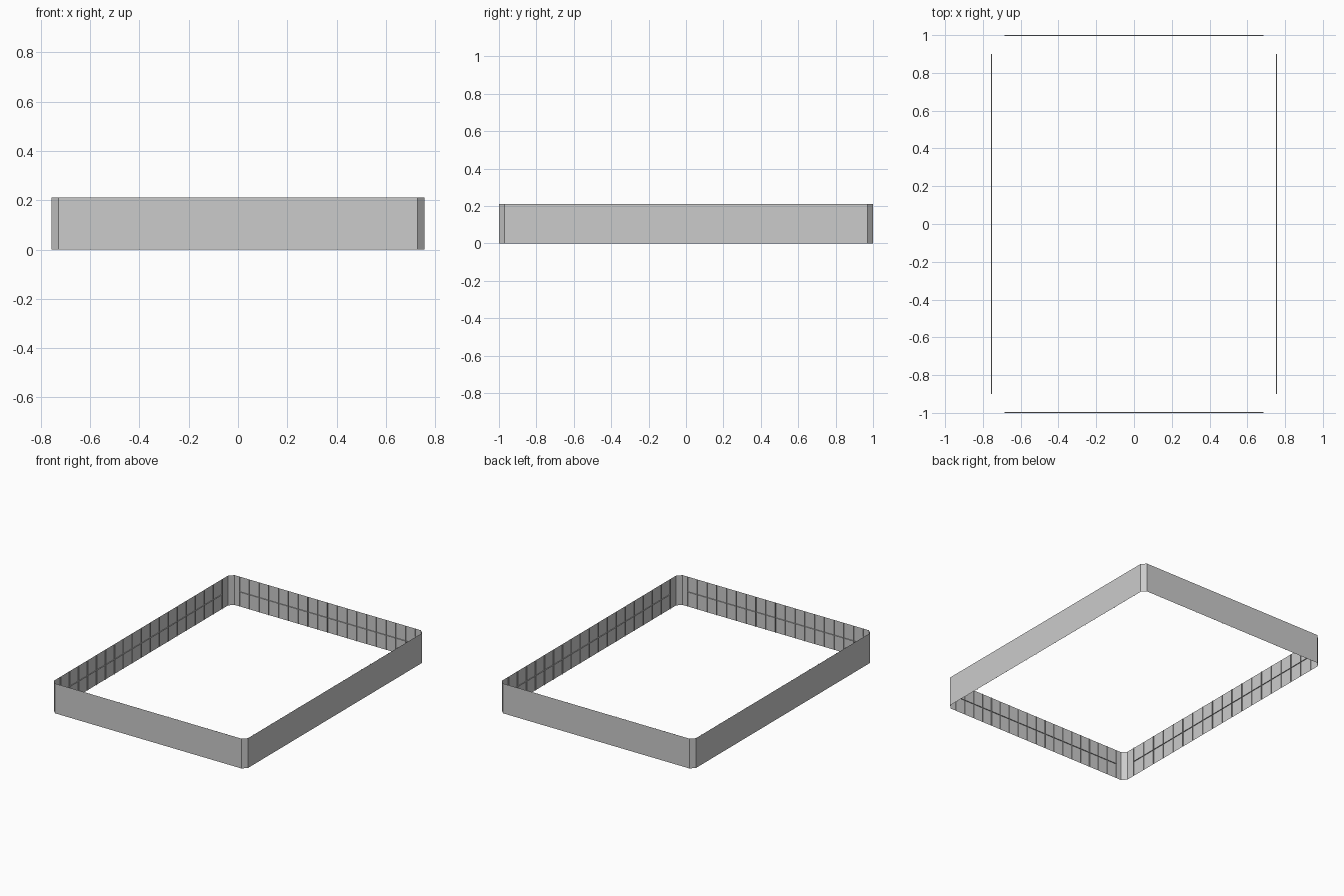
import bpy, bmesh

if "Cube" in bpy.data.objects:
    bpy.data.objects.remove(bpy.data.objects["Cube"])

HX, HY, H, C = 0.757, 1.0, 0.21, 0.03   # half width, half length, height, corner cut
D = 0.003                               # rib half depth


def make(name, quads):
    bm = bmesh.new()
    for q in quads:
        bm.faces.new([bm.verts.new(p) for p in q])
    bmesh.ops.remove_doubles(bm, verts=bm.verts, dist=1e-5)
    me = bpy.data.meshes.new(name)
    bm.to_mesh(me)
    bm.free()
    ob = bpy.data.objects.new(name, me)
    bpy.context.collection.objects.link(ob)
    return ob


# Thin wall band: rectangle with small cut corners, open top and bottom
ring = [(-HX + C, -HY), (HX - C, -HY), (HX, -HY + C), (HX, HY - C),
        (HX - C, HY), (-HX + C, HY), (-HX, HY - C), (-HX, -HY + C)]
wall = []
for i, a in enumerate(ring):
    b = ring[(i + 1) % len(ring)]
    wall.append([(*a, 0), (*b, 0), (*b, H), (*a, H)])
make("wall_band", wall)


# Fine seams: paper-thin vertical ribs and one mid-height rib through each wall
def ribs(name, axis, offset, half):
    def p(u, v, z):
        return (u, v + offset, z) if axis == 'x' else (v + offset, u, z)
    quads = [[p(-half, -D, H / 2), p(half, -D, H / 2),
              p(half, D, H / 2), p(-half, D, H / 2)]]
    for k in range(-9, 10):
        u = half * k / 9
        quads.append([p(u, -D, 0), p(u, D, 0), p(u, D, H), p(u, -D, H)])
    make(name, quads)


for side, s in (("front", -1), ("back", 1)):
    ribs(side + "_seams", 'x', s * (HY - D), 0.685)
for side, s in (("left", -1), ("right", 1)):
    ribs(side + "_seams", 'y', s * (HX - D), 0.9)
